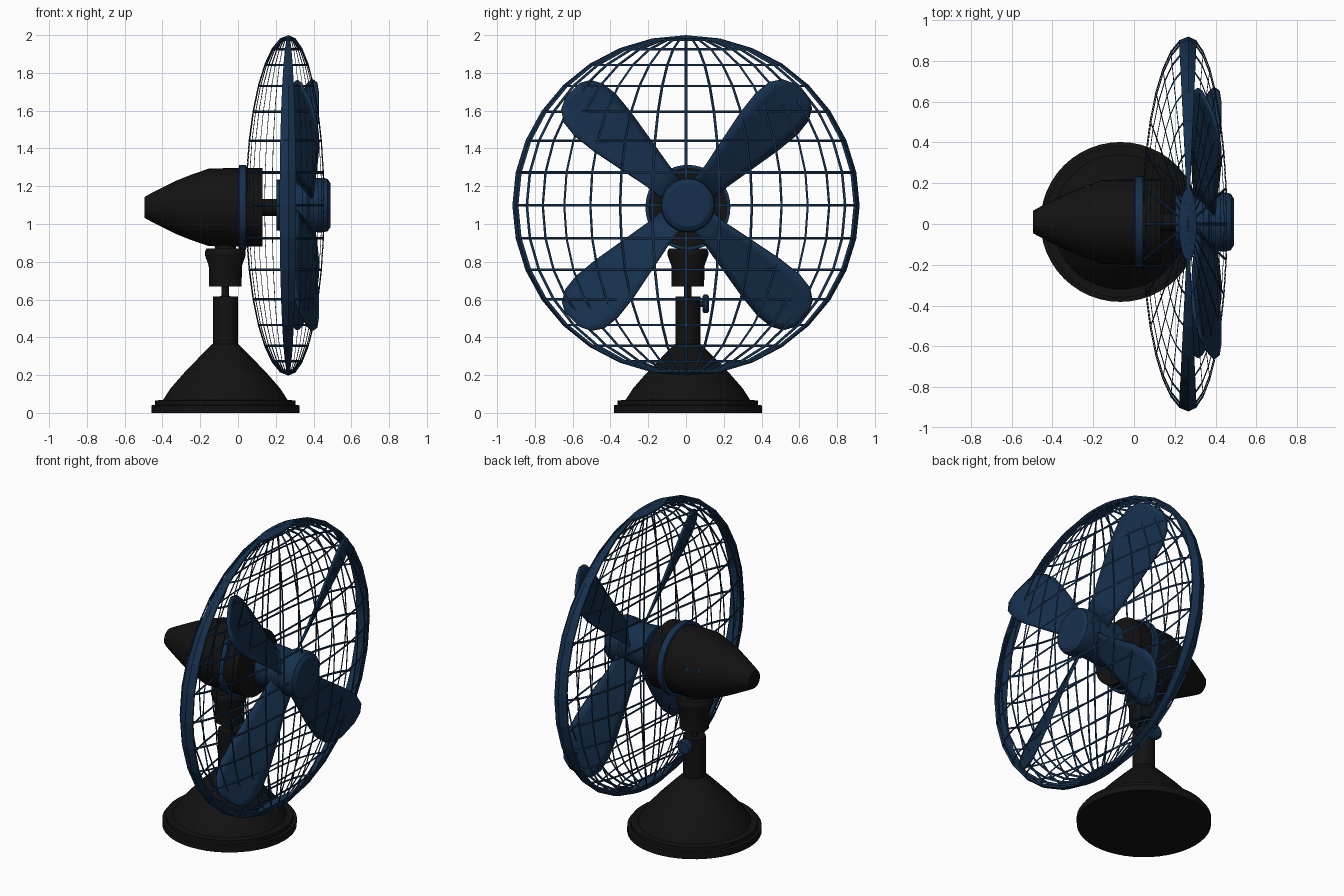
import bpy, bmesh, math
from mathutils import Vector

if "Cube" in bpy.data.objects:
    bpy.data.objects.remove(bpy.data.objects["Cube"])

def material(name, color):
    m = bpy.data.materials.new(name)
    m.diffuse_color = (*color, 1)
    m.use_nodes = True
    m.node_tree.nodes["Principled BSDF"].inputs["Base Color"].default_value = m.diffuse_color
    return m

BLACK = material("black_enamel", (0.006, 0.006, 0.006))
BLUE = material("navy_blue", (0.008, 0.03, 0.075))
CX, CY, MZ = -0.067, 0.01, 1.088   # stand axis and motor height

def finish(bm, name, mat, smooth=True):
    bmesh.ops.recalc_face_normals(bm, faces=bm.faces[:])
    me = bpy.data.meshes.new(name)
    bm.to_mesh(me)
    bm.free()
    me.materials.append(mat)
    if smooth:
        me.shade_smooth()
        me.set_sharp_from_angle(angle=math.radians(32))
    ob = bpy.data.objects.new(name, me)
    bpy.context.collection.objects.link(ob)
    return ob

def lathe(name, profile, axis, center, mat, n=32):
    """Revolve (radius, height) points around an axis, with capped ends."""
    bm = bmesh.new()
    rings = []
    for r, h in profile:
        ring = []
        for i in range(n):
            a = 2 * math.pi * i / n
            c, s = r * math.cos(a), r * math.sin(a)
            p = {"x": (h, c, s), "y": (s, h, c), "z": (c, s, h)}[axis]
            ring.append(bm.verts.new(Vector(p) + Vector(center)))
        rings.append(ring)
    for a, b in zip(rings, rings[1:]):
        for i in range(n):
            j = (i + 1) % n
            bm.faces.new((a[i], a[j], b[j], b[i]))
    bm.faces.new(rings[0])
    bm.faces.new(rings[-1])
    return finish(bm, name, mat)

# Stand: base, column, pin and tilt cup
lathe("base", [(.392, 0), (.392, .04), (.372, .042), (.372, .066), (.33, .068), (.29, .13),
               (.22, .21), (.14, .293), (.068, .365)], "z", (CX, CY, 0), BLACK, 48)
lathe("column", [(.066, .35), (.066, .615)], "z", (CX, CY, 0), BLACK)
lathe("neck_pin", [(.02, .6), (.02, .69)], "z", (CX, CY, 0), BLACK, 16)
lathe("neck_cup", [(.086, .67), (.088, .78), (.108, .835), (.108, .855), (.1, .87)],
      "z", (CX, CY, 0), BLACK)
lathe("neck_joint", [(.056, .86), (.056, .95)], "z", (CX, CY, 0), BLACK)

# Height knob on the side of the column
lathe("knob_stem", [(.016, .05), (.016, .09)], "y", (CX, CY, .577), BLUE, 16)
lathe("knob", [(.04, .078), (.049, .084), (.049, .104), (.038, .112)], "y", (CX, CY, .577), BLUE, 20)

# Motor housing, trim ring, shaft and switches
lathe("motor_housing", [(.055, -.495), (.072, -.465), (.105, -.4), (.142, -.325), (.172, -.25),
                        (.205, -.155), (.208, -.05), (.208, .13)], "x", (0, CY, MZ), BLACK, 40)
lathe("trim_ring", [(.2, .003), (.225, .005), (.225, .043), (.2, .045)], "x", (0, CY, MZ), BLUE, 40)
lathe("shaft", [(.045, .12), (.045, .23)], "x", (0, CY, MZ), BLACK, 20)
for i, (x, y) in enumerate([(-.22, .178), (-.15, .2)]):
    lathe(f"switch_{i + 1}", [(.017, -.03), (.017, .004), (.01, .012)], "y", (x, y, 1.13), BLUE, 12)

# Hub with a rounded nose
lathe("hub", [(.135, .203), (.128, .3), (.122, .365), (.142, .38), (.145, .45),
              (.138, .475), (.115, .49)], "x", (0, CY, 1.1), BLUE)

# Blades: (radius, leading edge, trailing edge), twisted from root to tip
OUTLINE = [(.1, .065, -.065), (.22, .078, -.08), (.4, .115, -.11), (.55, .145, -.135),
           (.68, .16, -.148), (.77, .15, -.138), (.83, .11, -.105), (.858, .05, -.055)]
for k in range(4):
    th = math.radians(45 + 90 * k)
    radial = Vector((0, math.cos(th), math.sin(th)))
    tangent = Vector((0, -math.sin(th), math.cos(th)))
    bm = bmesh.new()
    rows = []
    for r, lead, trail in OUTLINE:
        slope = math.tan(math.radians(35 - 14 * r / .86))
        row = []
        for i in range(7):
            t = trail + (lead - trail) * i / 6
            p = Vector((.352 + slope * t, CY * .5, 1.1)) + radial * r + tangent * t
            row.append(bm.verts.new(p))
        rows.append(row)
    for a, b in zip(rows, rows[1:]):
        for i in range(6):
            bm.faces.new((a[i], a[i + 1], b[i + 1], b[i]))
    blade = finish(bm, f"blade_{k + 1}", BLUE)
    mod = blade.modifiers.new("thickness", "SOLIDIFY")
    mod.thickness = .014
    mod.offset = 0

# Guard: flattened globe of wires plus a solid rim band
def globe():
    bm = bmesh.new()
    bmesh.ops.create_uvsphere(bm, u_segments=32, v_segments=16, radius=1)
    return bm

def flatten(bm):
    for v in bm.verts:
        depth = .19 if v.co.x > 0 else .226
        v.co = Vector((.267 + v.co.x * depth, v.co.y * .912, 1.0985 + v.co.z * .894))

def on_rim(f):
    c = f.calc_center_median()
    return abs(c.z) > .97 or abs(c.x) < .15 * abs(c.y)

bm = globe()
bmesh.ops.wireframe(bm, faces=bm.faces[:], thickness=.016, offset=0, use_replace=True,
                    use_boundary=True, use_even_offset=True)
flatten(bm)
finish(bm, "guard_wires", BLUE, smooth=False)

bm = globe()
bmesh.ops.delete(bm, geom=[f for f in bm.faces if not on_rim(f)], context="FACES")
flatten(bm)
rim = finish(bm, "guard_rim", BLUE, smooth=False)
mod = rim.modifiers.new("thickness", "SOLIDIFY")
mod.thickness = .014
mod.offset = 0
